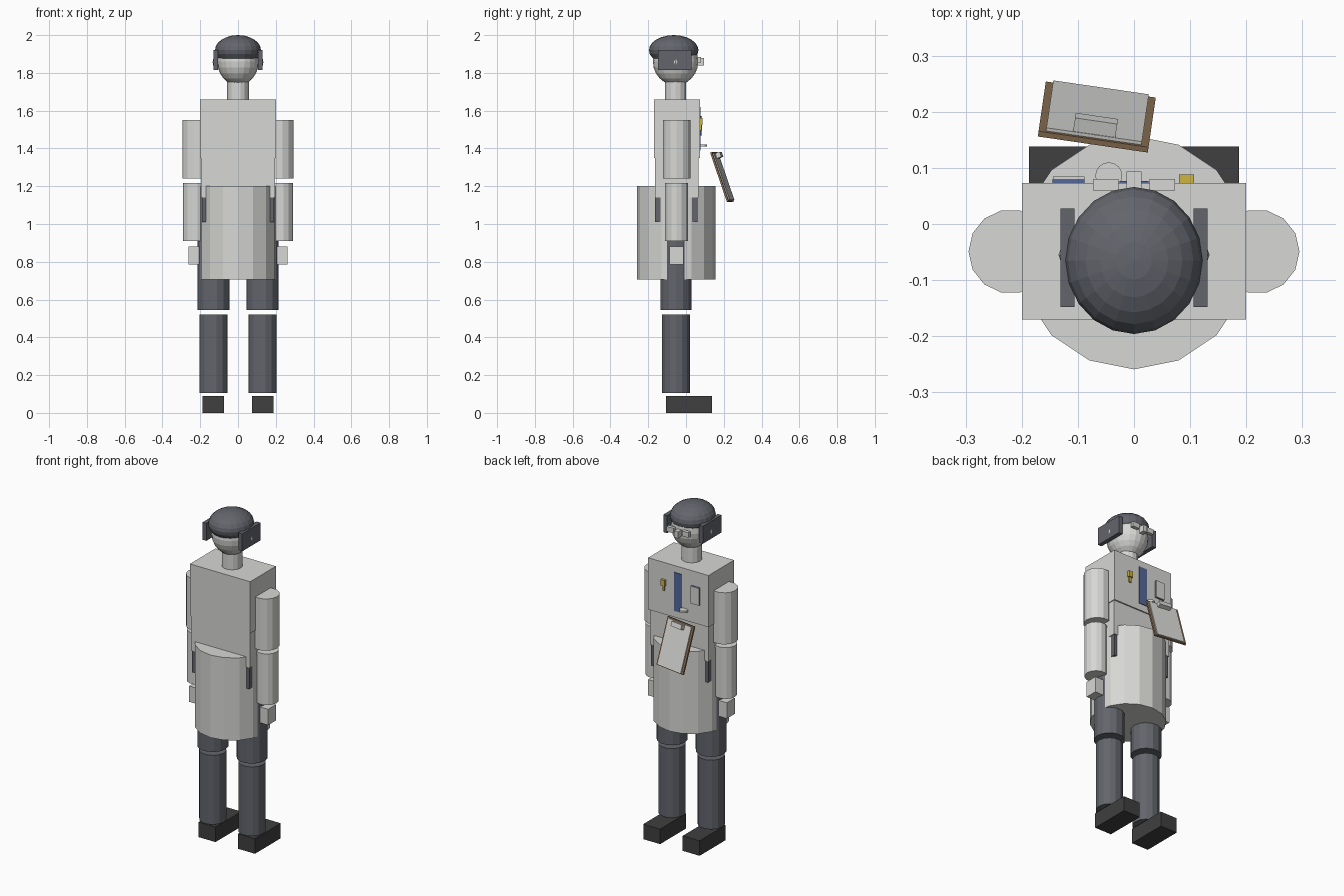
import bpy, bmesh, math
from mathutils import Matrix, Vector

if "Cube" in bpy.data.objects:
    bpy.data.objects.remove(bpy.data.objects["Cube"])


def mat(name, rgb):
    m = bpy.data.materials.new(name)
    m.diffuse_color = (*rgb, 1)
    m.use_nodes = True
    m.node_tree.nodes["Principled BSDF"].inputs["Base Color"].default_value = m.diffuse_color
    return m


WHITE = mat("coat white", (0.68, 0.68, 0.66))
SLATE = mat("slate grey", (0.125, 0.13, 0.15))
BLACK = mat("shoe black", (0.05, 0.05, 0.05))
BROWN = mat("board brown", (0.27, 0.17, 0.09))
GOLD = mat("badge gold", (0.62, 0.46, 0.05))
BLUE = mat("tie blue", (0.09, 0.14, 0.32))


def finish(name, bm, material, matrix=Matrix.Identity(4)):
    bm.transform(matrix)
    me = bpy.data.meshes.new(name)
    bm.to_mesh(me)
    bm.free()
    me.materials.append(material)
    ob = bpy.data.objects.new(name, me)
    bpy.context.collection.objects.link(ob)
    return ob


def box(name, lo, hi, material, matrix=Matrix.Identity(4)):
    lo, hi = Vector(lo), Vector(hi)
    bm = bmesh.new()
    bmesh.ops.create_cube(bm, size=1)
    m = Matrix.Translation((lo + hi) / 2) @ Matrix.Diagonal((*(hi - lo), 1))
    return finish(name, bm, material, matrix @ m)


def tube(name, x, y, z0, z1, r, n, material):
    bm = bmesh.new()
    bmesh.ops.create_cone(bm, cap_ends=True, segments=n, radius1=r, radius2=r, depth=z1 - z0)
    turn = Matrix.Rotation(math.pi / 2, 4, 'Z')  # corner on the y axis
    return finish(name, bm, material, Matrix.Translation((x, y, (z0 + z1) / 2)) @ turn
                  if n % 4 else Matrix.Translation((x, y, (z0 + z1) / 2)))


def ball(name, centre, radii, material, seg=16, rings=10):
    bm = bmesh.new()
    bmesh.ops.create_uvsphere(bm, u_segments=seg, v_segments=rings, radius=1)
    return finish(name, bm, material, Matrix.Translation(centre) @ Matrix.Diagonal((*radii, 1)))


# Torso, hips and coat skirt
box("chest", (-0.2, -0.17, 1.35), (0.2, 0.073, 1.66), WHITE)
box("waist", (-0.195, -0.165, 1.14), (0.195, 0.065, 1.35), WHITE)
box("hips", (-0.19, -0.163, 1.01), (0.19, 0.06, 1.14), SLATE)
tube("coat_skirt", 0, -0.051, 0.705, 1.2, 0.208, 16, WHITE)

# Limbs, mirrored left and right
for s, side in ((-1, "left"), (1, "right")):
    def mbox(name, x0, x1, y0, y1, z0, z1, m):
        a, b = sorted((s * x0, s * x1))
        box(side + name, (a, y0, z0), (b, y1, z1), m)

    tube(side + "_upper_arm", s * 0.22, -0.049, 1.24, 1.55, 0.075, 14, WHITE)
    tube(side + "_forearm", s * 0.228, -0.05, 0.91, 1.217, 0.063, 14, WHITE)
    mbox("_hand", 0.19, 0.262, -0.088, -0.014, 0.785, 0.88, WHITE)
    tube(side + "_thigh", s * 0.13, -0.053, 0.545, 1.02, 0.085, 14, SLATE)
    tube(side + "_shin", s * 0.13, -0.053, 0.105, 0.52, 0.075, 14, SLATE)
    mbox("_shoe", 0.075, 0.187, -0.106, 0.138, 0.0, 0.09, BLACK)
    # Ear flap, ear and spectacle lens
    mbox("_ear_flap", 0.106, 0.131, -0.148, 0.028, 1.815, 1.92, SLATE)
    ball(side + "_ear", (s * 0.11, -0.055, 1.857), (0.0245, 0.03, 0.033), WHITE, 8, 6)
    mbox("_lens", 0.028, 0.073, 0.06, 0.08, 1.855, 1.885, WHITE)

# Head, neck, cap
tube("neck", 0, -0.055, 1.65, 1.76, 0.057, 14, WHITE)
ball("head", (0, -0.055, 1.86), (0.11, 0.12, 0.125), WHITE, 20, 12)
ball("cap", (0, -0.065, 1.92), (0.122, 0.131, 0.08), SLATE, 20, 12)
box("nose", (-0.013, 0.05, 1.84), (0.013, 0.094, 1.88), WHITE)

# Chest details
box("tie", (-0.026, 0.07, 1.39), (0.026, 0.077, 1.62), BLUE)
box("badge_top", (0.08, 0.073, 1.525), (0.107, 0.088, 1.56), GOLD)
box("badge_drop", (0.087, 0.073, 1.495), (0.1, 0.082, 1.525), GOLD)
box("pocket_back", (-0.145, 0.073, 1.468), (-0.088, 0.08, 1.572), BLUE)
box("pocket_card", (-0.1445, 0.08, 1.4685), (-0.0885, 0.085, 1.5715), WHITE)
tube("chest_disc", -0.045, 0.086, 1.409, 1.421, 0.024, 16, WHITE)

# Clipboard, tilted back and turned slightly
tilt = (Matrix.Translation((-0.066, 0.193, 1.25)) @ Matrix.Rotation(math.radians(-8.3), 4, 'Z')
        @ Matrix.Rotation(math.radians(19), 4, 'X'))
box("clipboard", (-0.099, -0.0075, -0.1375), (0.099, 0.0025, 0.1375), BROWN, tilt)
box("paper", (-0.086, 0.0025, -0.132), (0.086, 0.0085, 0.13), WHITE, tilt)
box("clip", (-0.038, 0.0085, 0.1), (0.038, 0.034, 0.128), WHITE, tilt)
